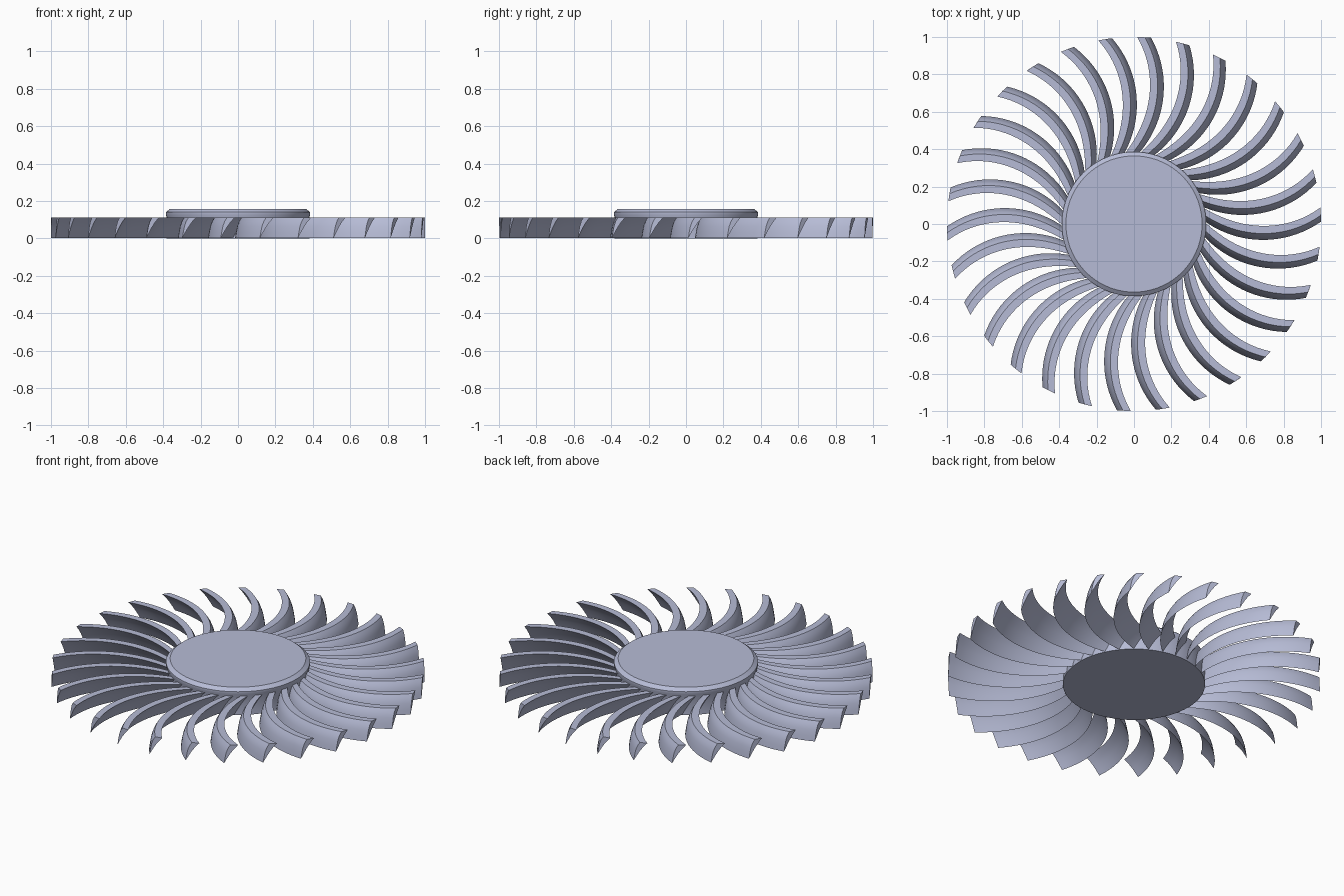
import bpy, bmesh, math

if "Cube" in bpy.data.objects:
    bpy.data.objects.remove(bpy.data.objects["Cube"], do_unlink=True)

# One painted metal colour
metal = bpy.data.materials.new("pale_blue_grey")
colour = (0.47, 0.50, 0.67, 1)
metal.diffuse_color = colour
metal.use_nodes = True
metal.node_tree.nodes["Principled BSDF"].inputs["Base Color"].default_value = colour


def loft(name, rings, closed=False):
    """Skin matching loops of points and cap both ends."""
    bm = bmesh.new()
    loops = [[bm.verts.new(p) for p in ring] for ring in rings]
    count = len(loops[0])
    for a, b in zip(loops, loops[1:]):
        for i in range(count):
            j = (i + 1) % count
            bm.faces.new((a[i], a[j], b[j], b[i]))
    bm.faces.new(loops[0])
    bm.faces.new(loops[-1])
    bmesh.ops.recalc_face_normals(bm, faces=bm.faces)
    mesh = bpy.data.meshes.new(name)
    bm.to_mesh(mesh)
    bm.free()
    mesh.materials.append(metal)
    return mesh


def place(name, mesh, turn=0):
    obj = bpy.data.objects.new(name, mesh)
    obj.rotation_euler.z = turn
    bpy.context.collection.objects.link(obj)
    return obj


def smooth(obj):
    bpy.ops.object.select_all(action='DESELECT')
    obj.select_set(True)
    bpy.context.view_layer.objects.active = obj
    bpy.ops.object.shade_smooth_by_angle(angle=math.radians(30))


# Hub: a drum with a chamfered cap, turned from (radius, height)
SIDES = 72
profile = [(0.381, 0), (0.381, 0.115), (0.386, 0.125), (0.386, 0.14), (0.364, 0.157)]
hub = place("hub", loft("hub", [
    [(r * math.cos(k * math.tau / SIDES), r * math.sin(k * math.tau / SIDES), z)
     for k in range(SIDES)] for r, z in profile]))
smooth(hub)

# Blade: hooked section (sideways offset, height) swept along an arc
section = [(0, 0.003), (0.004, 0.03), (0.011, 0.065), (0.021, 0.092), (0.034, 0.112),
           (0.075, 0.112), (0.051, 0.085), (0.032, 0.058), (0.014, 0.028)]
cx, cy, arc = 0.69, 0.455, 0.54
reach, lean = math.hypot(cx, cy), math.atan2(cy, cx)


def arc_angle(d):
    """Polar angle of the arc where it lies at distance d from the axis."""
    t = lean - math.acos((d * d - reach ** 2 - arc ** 2) / (2 * arc * reach))
    return math.atan2(cy + arc * math.sin(t), cx + arc * math.cos(t))


STEPS = 20
rings = []
for s in range(STEPS + 1):
    d = 0.36 + 0.64 * s / STEPS
    base = arc_angle(d)
    rings.append([(d * math.cos(base + u / d), d * math.sin(base + u / d), z)
                  for u, z in section])
blade_mesh = loft("blade", rings)

# Ring of blades sharing one mesh
BLADES = 30
for k in range(BLADES):
    blade = place(f"blade_{k + 1}", blade_mesh, k * math.tau / BLADES)
    if k == 0:
        first = blade
        smooth(first)
